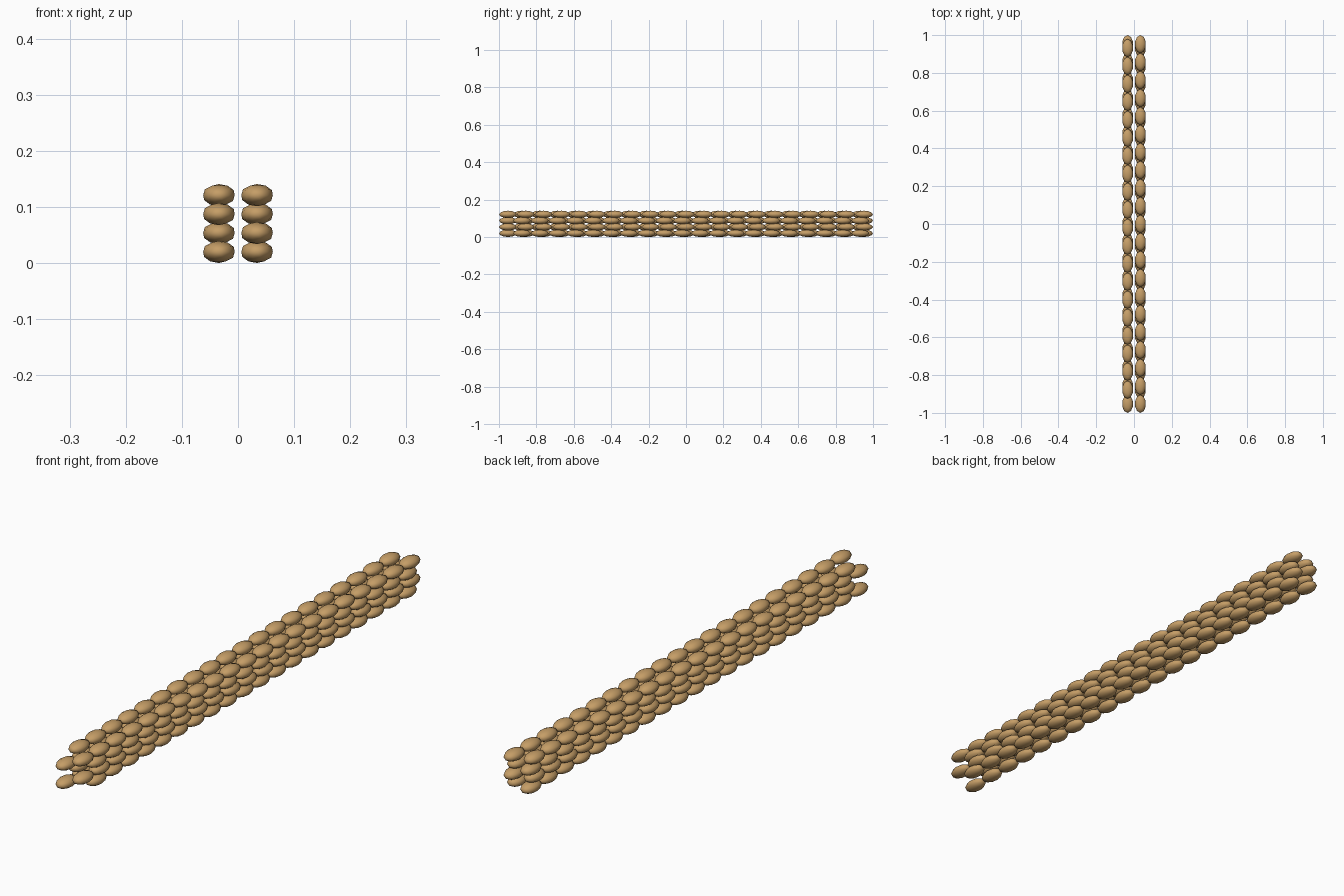
import bpy
from mathutils import Matrix

if "Cube" in bpy.data.objects:
    bpy.data.objects.remove(bpy.data.objects["Cube"])

# Bag half sizes and wall layout
RX, RY, RZ = 0.0295, 0.0478, 0.0198
STEP_Y = (2 - 2 * RY) / 20
STEP_Z = 0.0337
COLUMN_X = 0.034
OFFSET_Y = 0.075

burlap = bpy.data.materials.new("tan burlap")
burlap.diffuse_color = (0.56, 0.34, 0.135, 1)
burlap.use_nodes = True
burlap.node_tree.nodes["Principled BSDF"].inputs["Base Color"].default_value = burlap.diffuse_color


def bag_row(name, x, y, z, count):
    """One low-poly smooth sandbag repeated along y."""
    bpy.ops.mesh.primitive_ico_sphere_add(subdivisions=2, radius=1)
    row = bpy.context.object
    row.name = name
    row.data.transform(Matrix.Diagonal((RX, RY, RZ, 1)))
    row.data.materials.append(burlap)
    bpy.ops.object.shade_smooth()
    row.location = (x, y, z)
    array = row.modifiers.new("repeat_bags", 'ARRAY')
    array.use_relative_offset = False
    array.use_constant_offset = True
    array.constant_offset_displace = (0, STEP_Y, 0)
    array.count = count


# Two columns of four layers; full and staggered rows alternate
for layer in range(4):
    for side, label in enumerate(("left", "right")):
        full = layer % 2 == side
        bag_row(f"{label}_sandbag_row_{layer + 1}",
                (-COLUMN_X, COLUMN_X)[side],
                -1 + RY + (0 if full else OFFSET_Y),
                RZ + layer * STEP_Z,
                21 if full else 20)
